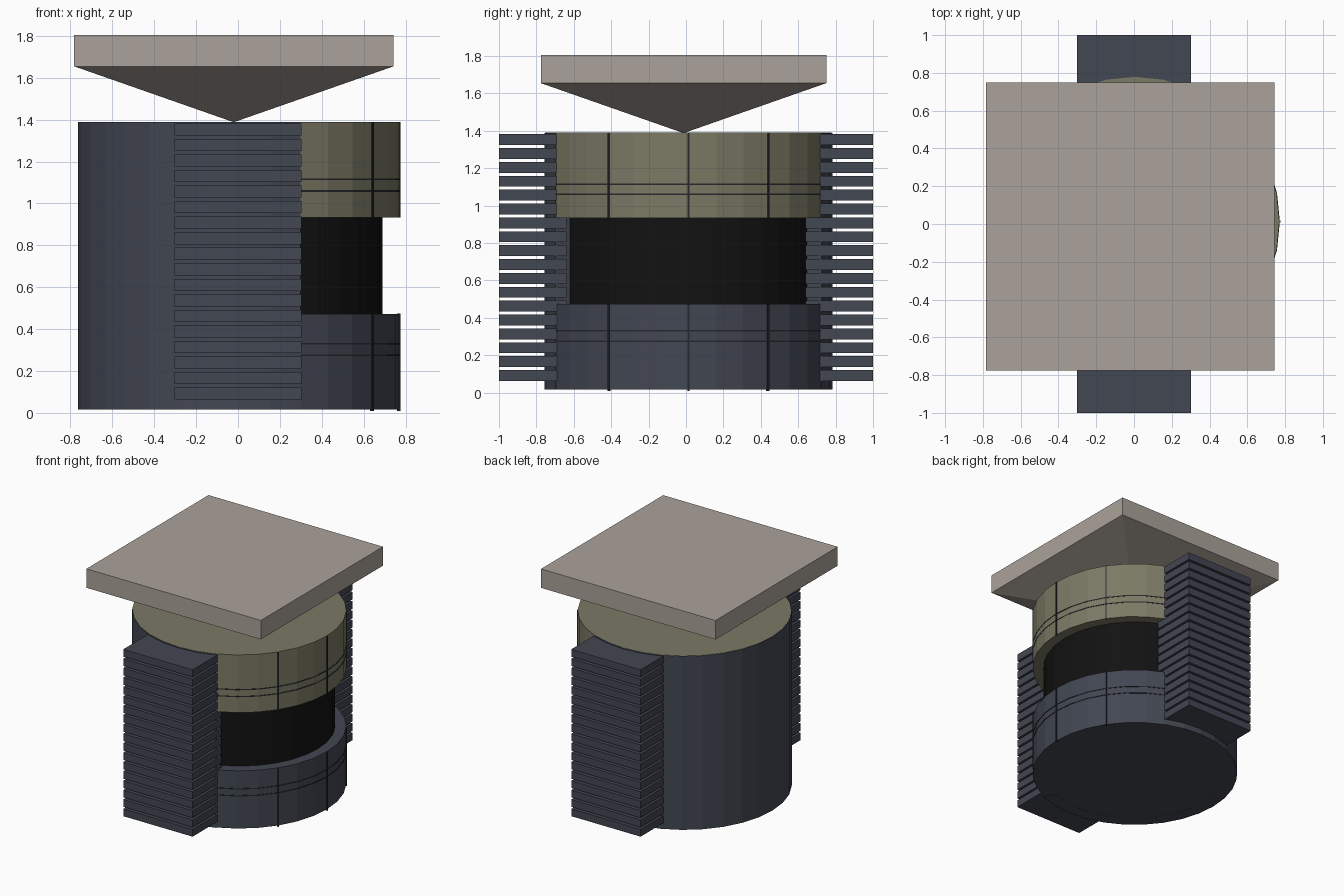
import bpy, bmesh
from math import radians, cos, sin

if "Cube" in bpy.data.objects:
    bpy.data.objects.remove(bpy.data.objects["Cube"])

CX, CY = 0.004, 0.013          # axis of the drum
STEP = 11.25                   # 32-sided drum


def mat(name, rgb):
    m = bpy.data.materials.new(name)
    m.diffuse_color = (*rgb, 1)
    m.use_nodes = True
    m.node_tree.nodes["Principled BSDF"].inputs["Base Color"].default_value = m.diffuse_color
    return m


SLATE = mat("slate", (0.055, 0.063, 0.085))
OLIVE = mat("olive", (0.20, 0.195, 0.13))
BLACK = mat("black", (0.006, 0.006, 0.006))
STONE = mat("stone", (0.41, 0.365, 0.325))
SEAM = mat("seam", (0.02, 0.021, 0.027))


def finish(bm, name, material):
    bmesh.ops.recalc_face_normals(bm, faces=bm.faces)
    me = bpy.data.meshes.new(name)
    bm.to_mesh(me)
    bm.free()
    me.materials.append(material)
    ob = bpy.data.objects.new(name, me)
    bpy.context.collection.objects.link(ob)
    return ob


def prism(name, outline, z0, z1, material):
    bm = bmesh.new()
    face = bm.faces.new([bm.verts.new((x, y, z0)) for x, y in outline])
    ext = bmesh.ops.extrude_face_region(bm, geom=[face])["geom"]
    for v in ext:
        if isinstance(v, bmesh.types.BMVert):
            v.co.z = z1
    # extrusion drops the starting face, so close the bottom again
    if not face.is_valid or len(bm.faces) < len(outline) + 2:
        bmesh.ops.holes_fill(bm, edges=[e for e in bm.edges if e.is_boundary], sides=0)
    return finish(bm, name, material)


def arc(r, a0, a1, n):
    return [(CX + r * cos(radians(a0 + (a1 - a0) * i / n)),
             CY + r * sin(radians(a0 + (a1 - a0) * i / n))) for i in range(n + 1)]


def disc(name, r, z0, z1, material):
    return prism(name, arc(r, 0, 360, 32)[:-1], z0, z1, material)


def band(name, r0, r1, a0, a1, z0, z1, material):
    # curved wall made of quads around a sector
    n = max(1, round((a1 - a0) / STEP))
    bm = bmesh.new()
    rows = []
    for (xo, yo), (xi, yi) in zip(arc(r1, a0, a1, n), arc(r0, a0, a1, n)):
        rows.append([bm.verts.new(c) for c in
                     ((xo, yo, z0), (xo, yo, z1), (xi, yi, z1), (xi, yi, z0))])
    for a, b in zip(rows, rows[1:]):
        for k in range(4):
            bm.faces.new((a[k], a[(k + 1) % 4], b[(k + 1) % 4], b[k]))
    bm.faces.new(rows[0])
    bm.faces.new(rows[-1])
    return finish(bm, name, material)


def box(name, x0, x1, y0, y1, z0, z1, material):
    return prism(name, [(x0, y0), (x1, y0), (x1, y1), (x0, y1)], z0, z1, material)


# drum: base, recessed core, olive cap, and back shell
disc("drum_base", 0.765, 0.017, 0.473, SLATE)
disc("drum_core", 0.685, 0.46, 0.94, BLACK)
disc("drum_cap", 0.766, 0.933, 1.39, OLIVE)
band("back_shell", 0.67, 0.769, 67.5, 292.5, 0.016, 1.388, SLATE)

# thin seams and hoops on the open side
for part, z0, z1, hoops in (("base", 0.008, 0.474, (0.275, 0.33)),
                            ("cap", 0.932, 1.389, (1.06, 1.115))):
    for a in (-33.75, 0, 33.75):
        band(part + "_seam", 0.755, 0.772, a - 0.35, a + 0.35, z0, z1, SEAM)
    for z in hoops:
        band(part + "_hoop", 0.755, 0.768, -67.5, 67.5, z - 0.004, z + 0.004, SEAM)

# stacks of cooling fins front and back
for side, y0, y1 in (("front", -1.0, -0.64), ("back", 0.64, 1.0)):
    for i in range(18):
        z = 0.063 + i * 0.0742
        box(side + "_fin", -0.303, 0.303, y0, y1, z, z + 0.058, SLATE)

# square plate balanced on an inverted pyramid
X0, X1, Y0, Y1 = -0.783, 0.743, -0.776, 0.75
box("top_plate", X0, X1, Y0, Y1, 1.655, 1.805, STONE)
bm = bmesh.new()
base = [bm.verts.new((x, y, 1.655)) for x, y in ((X0, Y0), (X1, Y0), (X1, Y1), (X0, Y1))]
tip = bm.verts.new(((X0 + X1) / 2, (Y0 + Y1) / 2, 1.388))
bm.faces.new(base)
for i in range(4):
    bm.faces.new((base[i], base[(i + 1) % 4], tip))
finish(bm, "plate_support", STONE)
